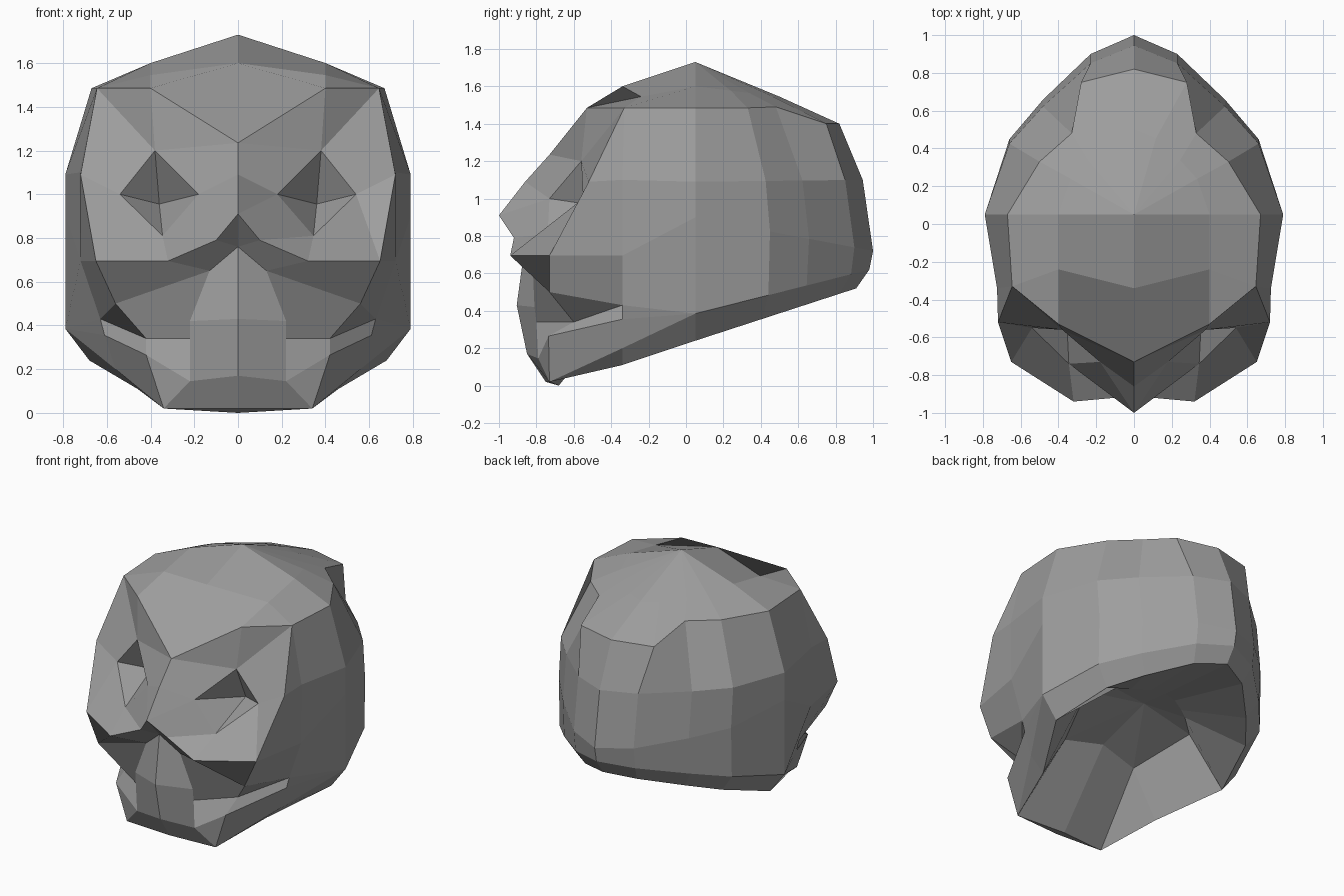
import bpy, bmesh
from mathutils import Vector

if "Cube" in bpy.data.objects:
    bpy.data.objects.remove(bpy.data.objects["Cube"])

bm = bmesh.new()


def face(*pts):
    """Add a polygon and its mirror image across x = 0."""
    for s in (1, -1):
        clean = []
        for p in pts:
            v = Vector((p[0] * s, p[1], p[2]))
            if all((v - c).length > 1e-5 for c in clean):
                clean.append(v)
        if len(clean) > 2:
            bm.faces.new([bm.verts.new(c) for c in clean])


def bridge(a, b):
    """Join two rows of points with quads."""
    for i in range(len(a) - 1):
        face(a[i], a[i + 1], b[i + 1], b[i])


# Back of cranium: one plan curve scaled to each height level
PLAN = [(1, 0), (.835, .42), (.61, .64), (.29, .895), (0, 1)]


def level(width, z_side, y_back, z_back):
    return [(width * u, .05 + (y_back - .05) * t, z_side + (z_back - z_side) * t)
            for u, t in PLAN]


apex = (0, .05, 1.73)
crown = [(.67, .05, 1.485), (.50, .33, 1.485), (.33, .48, 1.49), (.28, .75, 1.40), (0, .82, 1.40)]
levels = [level(.40, 1.60, .50, 1.545), crown] + [level(*l) for l in (
    (.79, 1.09, .945, 1.10), (.79, .90, 1.0, .72),
    (.79, .385, .98, .62), (.68, .24, .91, .52))]
bridge([apex] * len(PLAN), levels[0])
for a, b in zip(levels, levels[1:]):
    bridge(a, b)
T1, A0, A1, A2, A3, A4 = [l[0] for l in levels]

# Forehead and top front
brow_mid, brow, temple = (0, -.73, 1.235), (.4, -.53, 1.485), (.645, -.33, 1.485)
top_mid, top_side = (0, -.34, 1.6), (.4, -.24, 1.545)
face(apex, T1, top_side, top_mid)
face(T1, A0, temple, top_side)
face(top_mid, top_side, brow, brow_mid)
face(top_side, temple, brow)

# Face plate around the eye socket
cheek, corner, lip = (.72, -.52, 1.09), (.65, -.73, .695), (.32, -.94, .695)
nostril, tip, bridge_pt = (.1, -.92, .79), (0, -1, .91), (0, -.86, 1.09)
e_top, e_out = (.38, -.56, 1.2), (.54, -.55, 1.0)
e_bot, e_in = (.345, -.74, .81), (.18, -.73, 1.0)
face(brow_mid, brow, e_top)
face(brow_mid, e_top, e_in, bridge_pt)
face(bridge_pt, e_in, tip)
face(tip, e_in, e_bot, nostril)
face(nostril, e_bot, lip)
face(lip, e_bot, e_out, corner)
face(corner, e_out, cheek)
face(cheek, e_out, e_top, temple)
face(temple, e_top, brow)

# Eye socket pit
pit = (.36, -.43, .955)
for a, b in ((e_top, e_out), (e_out, e_bot), (e_bot, e_in), (e_in, e_top)):
    face(a, b, pit)

# Side of head between face plate and cranium
B1, B2, B3 = (.725, -.34, 1.1), (.72, -.34, .695), (.63, -.34, .43)
J1, J2, J3 = (.61, -.34, .355), (.42, -.735, .265), (.22, -.79, .145)
bridge([temple, B1, B2, B3], [A0, A1, A2, A3])
face(temple, B1, cheek)
face(cheek, B1, B2, corner)
face(B3, A3, J1)

# Upper jaw and muzzle
m0, m1, m2, m3 = (0, -.86, .76), (.13, -.82, .65), (.22, -.81, .42), (0, -.905, .43)
c0, c1 = (.56, -.73, .5), (.42, -.6, .34)
m_low = (.22, -.80, .34)
chin = (0, -.85, .17)
face(tip, nostril, m0)
face(nostril, lip, m1, m0)
face(lip, corner, c0, m1)
face(corner, B2, B3, c0)
face(c0, B3, c1)
face(m1, c0, c1, m_low, m2)
face(m0, m1, m2, m3)
face(m3, m2, m_low, J3, chin)

# Lower jaw
K, K0, K1 = (0, -.68, 0), (.34, -.73, .02), (.46, -.34, .11)
M1 = (.56, -.34, .2)
face(m_low, c1, J2, J3)
face(c1, B3, J1, J2)
face(J2, J1, M1, K0)
face(J1, A3, M1)
face(K0, M1, K1)
face(M1, A3, A4, K1)
face(J3, J2, K0)
face(chin, J3, K0, (0, -.75, .02))
face((0, -.75, .02), K0, K)

# Hollow underside: sloping jaw wall in front, shallow ceiling behind
rim = [K, K0, K1] + levels[-1]
front = [(0, -.30, .47), (.28, -.34, .42), (.28, -.34, .42), (.42, .04, .55)]
back = [(x * .5, .05 + (y - .05) * .3, .57) for x, y, z in levels[-1][1:]]
inner = front + back
bridge(rim, inner)
bridge(inner, [(0, .1, .59)] * len(inner))

bmesh.ops.remove_doubles(bm, verts=bm.verts, dist=1e-4)
bmesh.ops.recalc_face_normals(bm, faces=bm.faces)
mesh = bpy.data.meshes.new("skull")
bm.to_mesh(mesh)
bm.free()
bone = bpy.data.materials.new("dark_grey")
bone.diffuse_color = (.34, .34, .34, 1)
bone.use_nodes = True
bone.node_tree.nodes["Principled BSDF"].inputs["Base Color"].default_value = bone.diffuse_color
mesh.materials.append(bone)
bpy.context.collection.objects.link(bpy.data.objects.new("skull", mesh))
